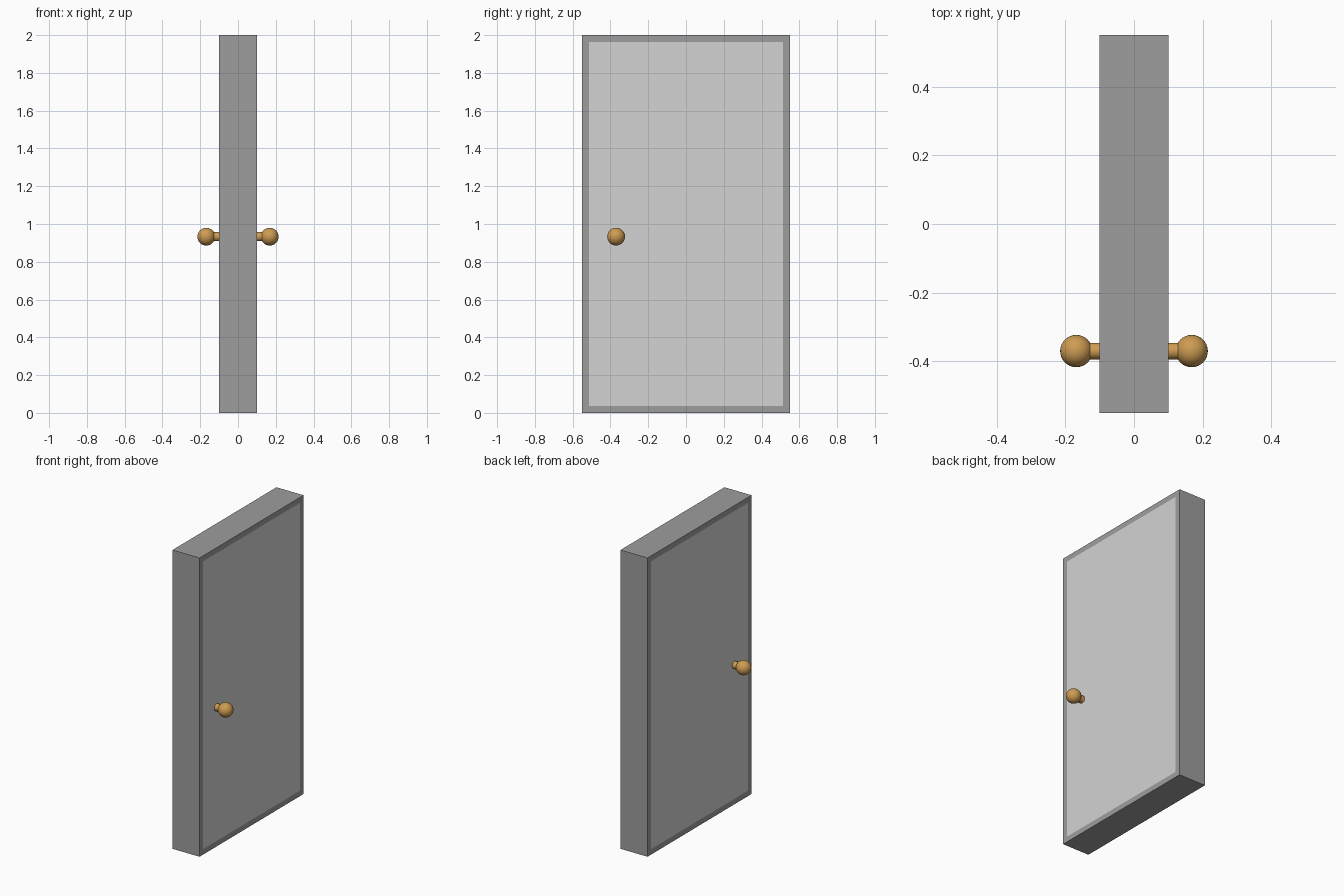
import bpy, bmesh, math
from mathutils import Matrix

if "Cube" in bpy.data.objects:
    bpy.data.objects.remove(bpy.data.objects["Cube"])


def material(name, rgb):
    m = bpy.data.materials.new(name)
    m.diffuse_color = (*rgb, 1)
    m.use_nodes = True
    m.node_tree.nodes["Principled BSDF"].inputs["Base Color"].default_value = m.diffuse_color
    return m


frame_grey = material("frame grey", (0.34, 0.34, 0.34))
panel_grey = material("light panel grey", (0.655, 0.655, 0.655))
brass = material("brass", (0.61, 0.33, 0.085))


def make_object(name, bm, *mats):
    mesh = bpy.data.meshes.new(name)
    bm.to_mesh(mesh)
    bm.free()
    for m in mats:
        mesh.materials.append(m)
    obj = bpy.data.objects.new(name, mesh)
    bpy.context.collection.objects.link(obj)
    return obj


# Door slab, with a flush lighter panel inset on both broad faces
bm = bmesh.new()
bmesh.ops.create_cube(bm, size=1, matrix=Matrix.Translation((0, 0, 1)) @ Matrix.Diagonal((0.2, 1.1, 2, 1)))
bm.normal_update()
broad = [f for f in bm.faces if abs(f.normal.x) > 0.9]
bmesh.ops.inset_individual(bm, faces=broad, thickness=0.052)
for f in broad:
    f.material_index = 1
make_object("door", bm, frame_grey, panel_grey)

# Round knob on a short stem, one on each side
KNOB_Y, KNOB_Z = -0.37, 0.933
for side, label in ((1, "right"), (-1, "left")):
    bm = bmesh.new()
    turn = Matrix.Rotation(math.pi / 2, 4, 'Y')
    bmesh.ops.create_cone(bm, cap_ends=True, segments=32, radius1=0.024, radius2=0.024, depth=0.06,
                          matrix=Matrix.Translation((side * 0.12, KNOB_Y, KNOB_Z)) @ turn)
    bmesh.ops.create_uvsphere(bm, u_segments=32, v_segments=16, radius=0.047,
                              matrix=Matrix.Translation((side * 0.168, KNOB_Y, KNOB_Z)) @ turn)
    knob = make_object(label + "_knob", bm, brass)
    bpy.ops.object.select_all(action='DESELECT')
    knob.select_set(True)
    bpy.context.view_layer.objects.active = knob
    bpy.ops.object.shade_smooth_by_angle(angle=math.radians(40))
